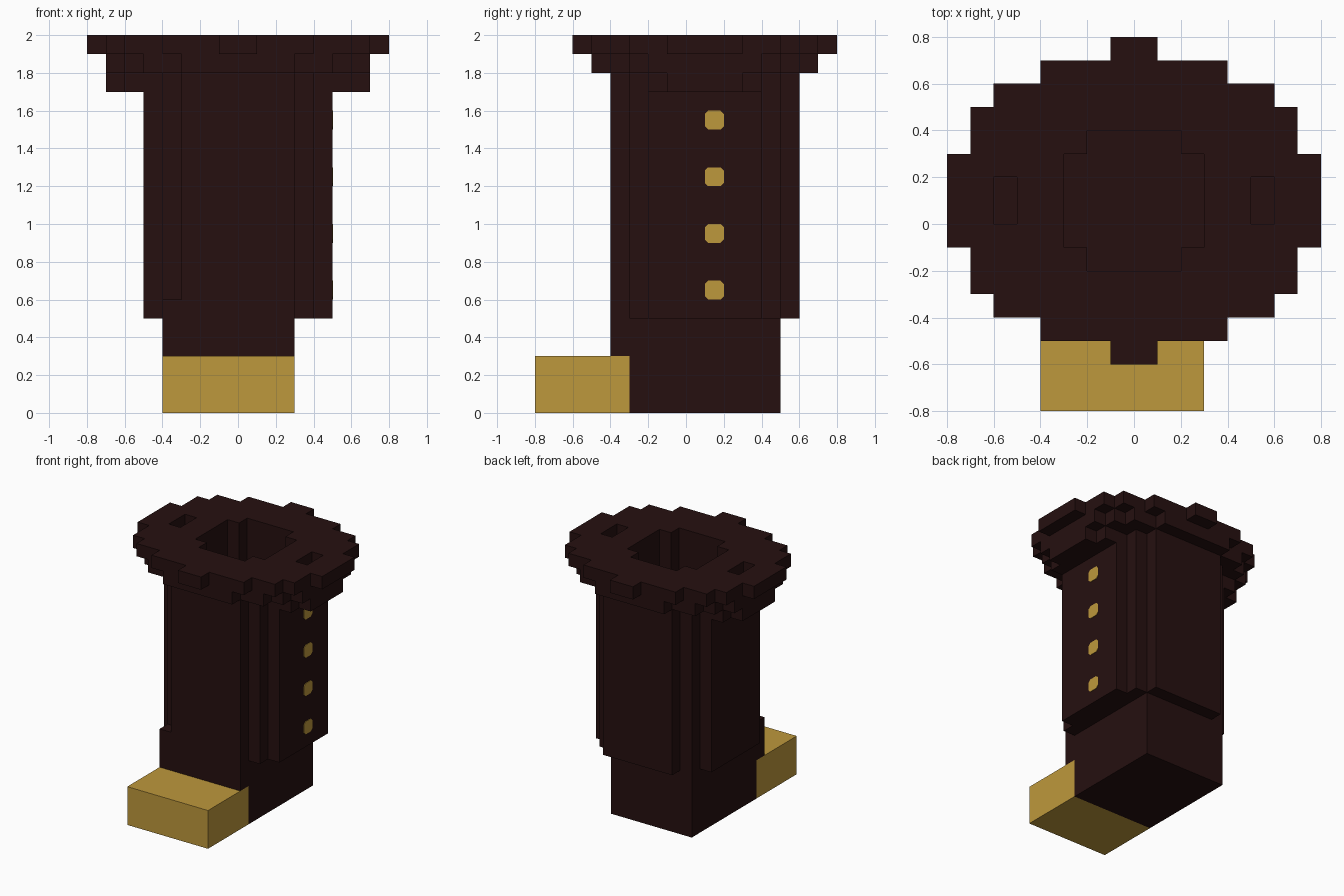
import bpy, bmesh, math

if "Cube" in bpy.data.objects:
    bpy.data.objects.remove(bpy.data.objects["Cube"])

U = 0.1  # block size


def material(name, color):
    m = bpy.data.materials.new(name)
    m.diffuse_color = (*color, 1)
    m.use_nodes = True
    m.node_tree.nodes["Principled BSDF"].inputs["Base Color"].default_value = m.diffuse_color
    return m


DARK = material("dark_brown_leather", (0.019, 0.005, 0.005))
GOLD = material("gold", (0.515, 0.314, 0.045))


def box(x0, x1, y0, y1, z0, z1):
    return {(x, y, z) for x in range(x0, x1) for y in range(y0, y1) for z in range(z0, z1)}


def rounded(half_widths, z0, z1):
    """Stepped oval layer, symmetric about x = 0 and block row y = 1.
    half_widths lists the half width in x for rows going out from the middle."""
    cells = set()
    for i, w in enumerate(half_widths):
        cells |= box(-w, w, 1 + i, 2 + i, z0, z1) | box(-w, w, -i, 1 - i, z0, z1)
    return cells


# Hollow inside the shaft, plus shallow slots for the pull tabs
hollow = rounded([3, 3, 2], 6, 20)
slots = box(-6, -5, 0, 2, 19, 20) | box(5, 6, 0, 2, 19, 20)

toe = box(-4, 3, -8, -3, 0, 3)
foot = box(-4, 3, -4, 5, 0, 6) - toe - hollow
shaft = rounded([5, 5, 5, 4, 3], 5, 17) - hollow - foot
cuff = (rounded([7, 7, 6, 4, 3], 17, 18)
        | rounded([7, 7, 7, 6, 5, 3], 18, 19)
        | rounded([8, 8, 7, 7, 6, 4, 1], 19, 20)) - hollow - slots

solid = toe | foot | shaft | cuff
SIDES = [(a, s) for a in range(3) for s in (0, 1)]


def build(name, cells, mat):
    """Outer skin of a set of blocks, with flat areas merged."""
    bm = bmesh.new()
    verts = {}
    for c in sorted(cells):
        for axis, side in SIDES:
            n = list(c)
            n[axis] += 1 if side else -1
            if tuple(n) in solid:
                continue
            b, d = (axis + 1) % 3, (axis + 2) % 3
            corners = []
            for i, j in ((0, 0), (1, 0), (1, 1), (0, 1)):
                p = list(c)
                p[axis] += side
                p[b] += i
                p[d] += j
                p = tuple(p)
                if p not in verts:
                    verts[p] = bm.verts.new([v * U for v in p])
                corners.append(verts[p])
            bm.faces.new(corners if side else corners[::-1])
    bmesh.ops.dissolve_limit(bm, angle_limit=math.radians(1), verts=bm.verts, edges=bm.edges)
    finish(name, bm, mat)


def finish(name, bm, mat):
    me = bpy.data.meshes.new(name)
    bm.to_mesh(me)
    bm.free()
    me.materials.append(mat)
    bpy.context.collection.objects.link(bpy.data.objects.new(name, me))


build("toe_cap", toe, GOLD)
build("foot", foot, DARK)
build("shaft", shaft, DARK)
build("cuff", cuff, DARK)

# Row of gold buttons on the right side, as thin plates with clipped corners
for k in range(4):
    bm = bmesh.new()
    cy, cz, r, q = 0.15, 0.65 + 0.3 * k, 0.05, 0.033
    outline = [(r, -q), (r, q), (q, r), (-q, r), (-r, q), (-r, -q), (-q, -r), (q, -r)]
    face = bm.faces.new([bm.verts.new((0.5, cy + y, cz + z)) for y, z in outline])
    ext = bmesh.ops.extrude_face_region(bm, geom=[face])
    bmesh.ops.translate(bm, vec=(0.004, 0, 0),
                        verts=[v for v in ext["geom"] if isinstance(v, bmesh.types.BMVert)])
    bmesh.ops.recalc_face_normals(bm, faces=bm.faces)
    finish(f"button_{k + 1}", bm, GOLD)
